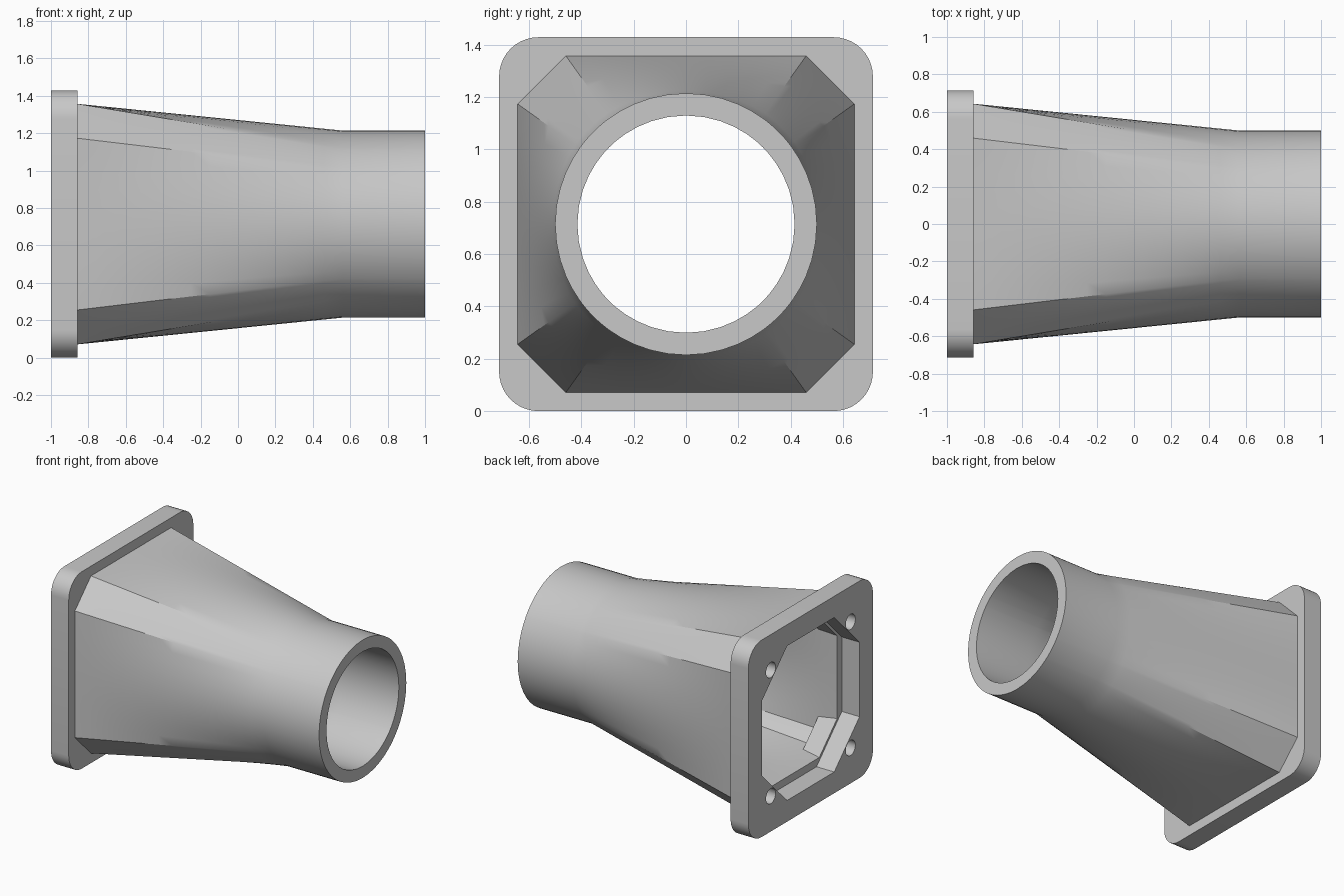
import bpy, bmesh, math
from mathutils import Vector

cube = bpy.data.objects.get("Cube")
if cube:
    bpy.data.objects.remove(cube, do_unlink=True)

HALF, ROUND = 0.714, 0.15        # flange half width and corner radius
MID = HALF                       # height of the duct axis
BACK, FACE, NECK, END = -1.0, -0.858, 0.56, 1.0

grey = bpy.data.materials.new("plain grey")
grey.use_nodes = True
grey.diffuse_color = (0.58, 0.58, 0.58, 1)
grey.node_tree.nodes["Principled BSDF"].inputs["Base Color"].default_value = (0.58, 0.58, 0.58, 1)


def finish(name, bm):
    bmesh.ops.recalc_face_normals(bm, faces=bm.faces)
    mesh = bpy.data.meshes.new(name)
    bm.to_mesh(mesh)
    bm.free()
    mesh.materials.append(grey)
    obj = bpy.data.objects.new(name, mesh)
    bpy.context.collection.objects.link(obj)
    return obj


def select(obj):
    bpy.ops.object.select_all(action="DESELECT")
    obj.select_set(True)
    bpy.context.view_layer.objects.active = obj


def prism(name, outline, x0, x1):
    """Extrude a (y, z) outline, centred on the duct axis, along x."""
    bm = bmesh.new()
    a, b = [[bm.verts.new((x, y, z + MID)) for y, z in outline] for x in (x0, x1)]
    bm.faces.new(a)
    bm.faces.new(b)
    for i in range(len(a)):
        j = (i + 1) % len(a)
        bm.faces.new((a[i], a[j], b[j], b[i]))
    return finish(name, bm)


def circle(r, cy, cz, n=32):
    return [(cy + r * math.cos(math.tau * i / n), cz + r * math.sin(math.tau * i / n))
            for i in range(n)]


def octagon(half, flat):
    return [(half, -flat), (half, flat), (flat, half), (-flat, half),
            (-half, flat), (-half, -flat), (-flat, -half), (flat, -half)]


def cut(target, cutter):
    cutter.hide_render = True
    mod = target.modifiers.new("cut", "BOOLEAN")
    mod.operation, mod.solver, mod.object = "DIFFERENCE", "EXACT", cutter
    select(target)
    bpy.ops.object.modifier_apply(modifier=mod.name)
    bpy.data.objects.remove(cutter, do_unlink=True)


def smooth(obj, angle):
    select(obj)
    bpy.ops.object.shade_smooth_by_angle(angle=math.radians(angle))


# Tapered duct: octagon at the flange blending into a round neck
def ring(half, flat, radius, t, steps=10):
    corners = [Vector(c) for c in octagon(half, flat)]
    points = []
    for a, b in zip(corners, corners[1:] + corners[:1]):
        for k in range(steps):
            p = a.lerp(b, k / steps)
            points.append(p.lerp(p.normalized() * radius, t))
    return points


STEPS = 14
stations = [(FACE + (NECK - FACE) * i / STEPS, i / STEPS) for i in range(STEPS + 1)] + [(END, 1)]
bm = bmesh.new()
loops = []
for shape, path in (((0.643, 0.459, 0.5), stations), ((0.505, 0.42, 0.415), stations[::-1])):
    for x, t in path:
        loops.append([bm.verts.new((x, y, z + MID)) for y, z in ring(*shape, t)])
for a, b in zip(loops, loops[1:] + loops[:1]):
    for i in range(len(a)):
        j = (i + 1) % len(a)
        bm.faces.new((a[i], a[j], b[j], b[i]))
smooth(finish("tapered_duct", bm), 30)

# Mounting flange with rounded corners and an octagonal opening
outline = []
for q, (sy, sz) in enumerate(((1, 1), (-1, 1), (-1, -1), (1, -1))):
    for k in range(11):
        ang = math.pi / 2 * (q + k / 10)
        outline.append((sy * (HALF - ROUND) + ROUND * math.cos(ang),
                        sz * (HALF - ROUND) + ROUND * math.sin(ang)))
flange = prism("mounting_flange", outline, BACK, FACE)
cut(flange, prism("opening_cutter", octagon(0.56, 0.27), BACK - 0.1, FACE + 0.1))

# Screw holes, each backed by a boss inside the duct corner
SCREW, HOLE = 0.457, 0.055
for sy in (-1, 1):
    for sz in (-1, 1):
        side = ("left" if sy > 0 else "right") + ("_upper" if sz > 0 else "_lower")
        cut(flange, prism("hole_cutter", circle(HOLE, sy * SCREW, sz * SCREW),
                          BACK - 0.1, FACE + 0.1))
        out = Vector((sy, sz)).normalized()
        along = Vector((-out.y, out.x))
        block = [out * d + along * w for d, w in
                 ((0.57, -0.17), (0.57, 0.17), (0.68, 0.165), (0.68, -0.165))]
        boss = prism("screw_boss_" + side, block, FACE, FACE + 0.14)
        cut(boss, prism("hole_cutter", circle(HOLE, sy * SCREW, sz * SCREW),
                        FACE - 0.1, FACE + 0.3))
        smooth(boss, 30)
smooth(flange, 30)
